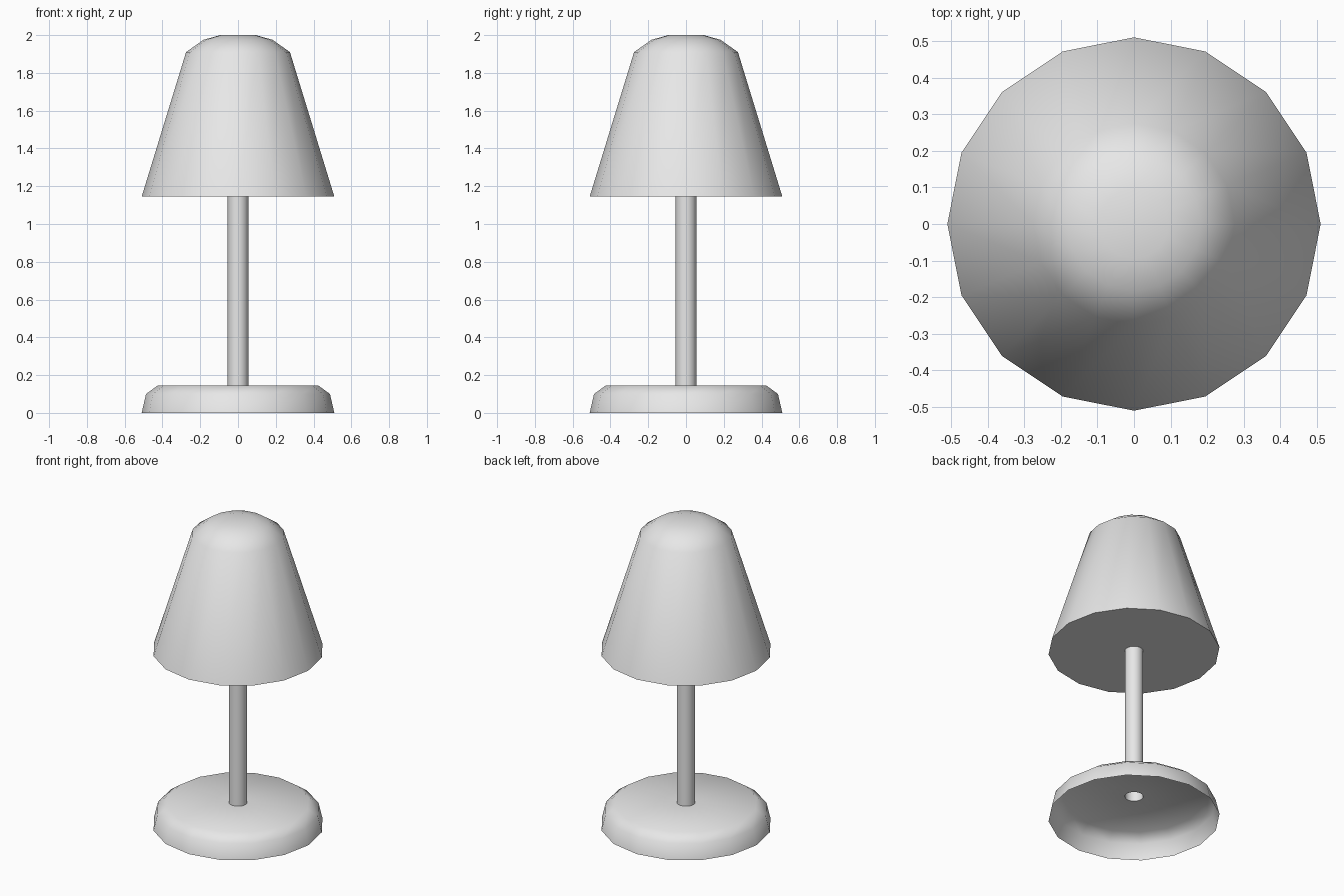
import bpy
import bmesh
import math

if "Cube" in bpy.data.objects:
    bpy.data.objects.remove(bpy.data.objects["Cube"])

SIDES = 16

grey = bpy.data.materials.new("light_grey")
grey.diffuse_color = (0.8, 0.8, 0.8, 1.0)
grey.use_nodes = True
grey.node_tree.nodes["Principled BSDF"].inputs["Base Color"].default_value = grey.diffuse_color


def revolve(name, profile, cap_top=False):
    """Turn an (r, z) profile, listed bottom to top, around the z axis."""
    bm = bmesh.new()
    rings = []
    for r, z in profile:
        ring = []
        for i in range(SIDES):
            a = 2 * math.pi * i / SIDES
            ring.append(bm.verts.new((r * math.cos(a), r * math.sin(a), z)))
        rings.append(ring)
    for low, high in zip(rings, rings[1:]):
        for i in range(SIDES):
            j = (i + 1) % SIDES
            bm.faces.new((low[i], low[j], high[j], high[i]))
    if cap_top:
        bm.faces.new(rings[-1])
    for f in bm.faces:
        f.smooth = True
    mesh = bpy.data.meshes.new(name)
    bm.to_mesh(mesh)
    bm.free()
    mesh.set_sharp_from_angle(angle=math.radians(60))
    mesh.materials.append(grey)
    obj = bpy.data.objects.new(name, mesh)
    bpy.context.collection.objects.link(obj)
    return obj


POLE_R = 0.055
BASE_TOP = 0.145
SHADE_BOTTOM = 1.145

# Hollow base, open underneath, with a hole where the pole meets it
revolve("lamp_base", [(0.51, 0.0), (0.487, 0.10), (0.425, BASE_TOP), (POLE_R, BASE_TOP)])

# Tubular pole
revolve("lamp_pole", [(POLE_R, BASE_TOP), (POLE_R, SHADE_BOTTOM)])

# Shade with a flat underside and a rounded crown
revolve("lamp_shade", [(POLE_R, SHADE_BOTTOM), (0.51, SHADE_BOTTOM), (0.275, 1.91),
                       (0.183, 1.975), (0.095, 2.0)], cap_top=True)
